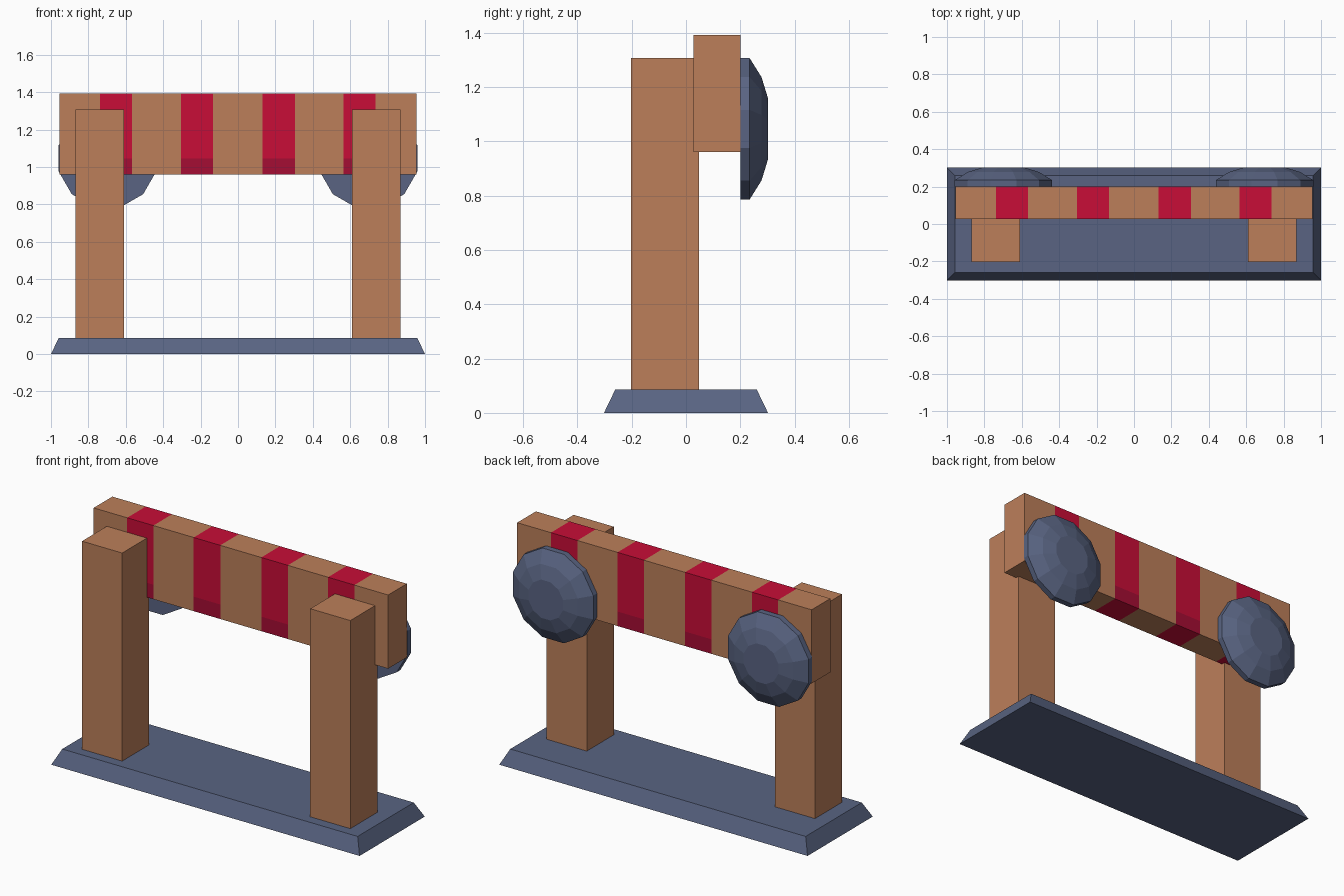
import bpy, bmesh, math
from mathutils import Vector

if "Cube" in bpy.data.objects:
    bpy.data.objects.remove(bpy.data.objects["Cube"])


def material(name, rgb):
    m = bpy.data.materials.new(name)
    m.diffuse_color = (*rgb, 1)
    m.use_nodes = True
    m.node_tree.nodes["Principled BSDF"].inputs["Base Color"].default_value = m.diffuse_color
    return m


WOOD = material("wood brown", (0.503, 0.212, 0.102))
RED = material("stripe red", (0.578, 0.004, 0.038))
DARK_RED = material("stripe dark red", (0.376, 0.004, 0.033))
SLATE = material("slate blue", (0.10, 0.127, 0.223))


def finish(bm, name, *mats):
    bmesh.ops.recalc_face_normals(bm, faces=bm.faces)
    mesh = bpy.data.meshes.new(name)
    bm.to_mesh(mesh)
    bm.free()
    for m in mats:
        mesh.materials.append(m)
    obj = bpy.data.objects.new(name, mesh)
    bpy.context.collection.objects.link(obj)
    return obj


def box(lo, hi):
    bm = bmesh.new()
    bmesh.ops.create_cube(bm, size=1)
    lo, hi = Vector(lo), Vector(hi)
    for v in bm.verts:
        v.co = (lo + hi) / 2 + v.co * (hi - lo)
    return bm


# Base slab with sloped sides
bm = box((-1, -0.302, 0), (1, 0.302, 0.087))
for v in bm.verts:
    if v.co.z > 0.05:
        v.co.x -= math.copysign(0.042, v.co.x)
        v.co.y -= math.copysign(0.042, v.co.y)
finish(bm, "base", SLATE)

# Striped crossbar: cut at the stripe edges, then coloured by position
STRIPES = [(-0.738, -0.568), (-0.306, -0.134), (0.132, 0.304), (0.565, 0.736)]
BAND_Z = 1.045
bm = box((-0.955, 0.027, 0.96), (0.955, 0.2, 1.392))
cuts = [((x, 0, 0), (1, 0, 0)) for s in STRIPES for x in s]
cuts.append(((0, 0, BAND_Z), (0, 0, 1)))
for co, no in cuts:
    bmesh.ops.bisect_plane(bm, geom=bm.verts[:] + bm.edges[:] + bm.faces[:],
                           plane_co=co, plane_no=no)
bm.normal_update()
for f in bm.faces:
    c = f.calc_center_median()
    if any(a < c.x < b for a, b in STRIPES):
        f.material_index = 2 if c.z < BAND_Z and abs(f.normal.y) > 0.5 else 1
finish(bm, "crossbar", WOOD, RED, DARK_RED)

# (distance from bar, radius) rings of the domed end cap
CAP = [(0.2, 0.27), (0.234, 0.27), (0.278, 0.197), (0.302, 0.116)]
SIDES = 12

for label, sx in (("left", -1), ("right", 1)):
    # Upright post
    x = 0.74 * sx
    finish(box((x - 0.13, -0.202, 0.08), (x + 0.13, 0.048, 1.307)),
           label + "_post", WOOD)

    # Faceted dome on the back of the crossbar
    bm = bmesh.new()
    rings = []
    for y, r in CAP:
        angles = [math.tau * (i + 0.5) / SIDES for i in range(SIDES)]
        rings.append([bm.verts.new((0.698 * sx + r * math.cos(a), y,
                                    1.046 + r * math.sin(a))) for a in angles])
    for a, b in zip(rings, rings[1:]):
        for i in range(SIDES):
            j = (i + 1) % SIDES
            bm.faces.new((a[i], a[j], b[j], b[i]))
    bm.faces.new(rings[0])
    bm.faces.new(rings[-1])
    finish(bm, label + "_dome", SLATE)
